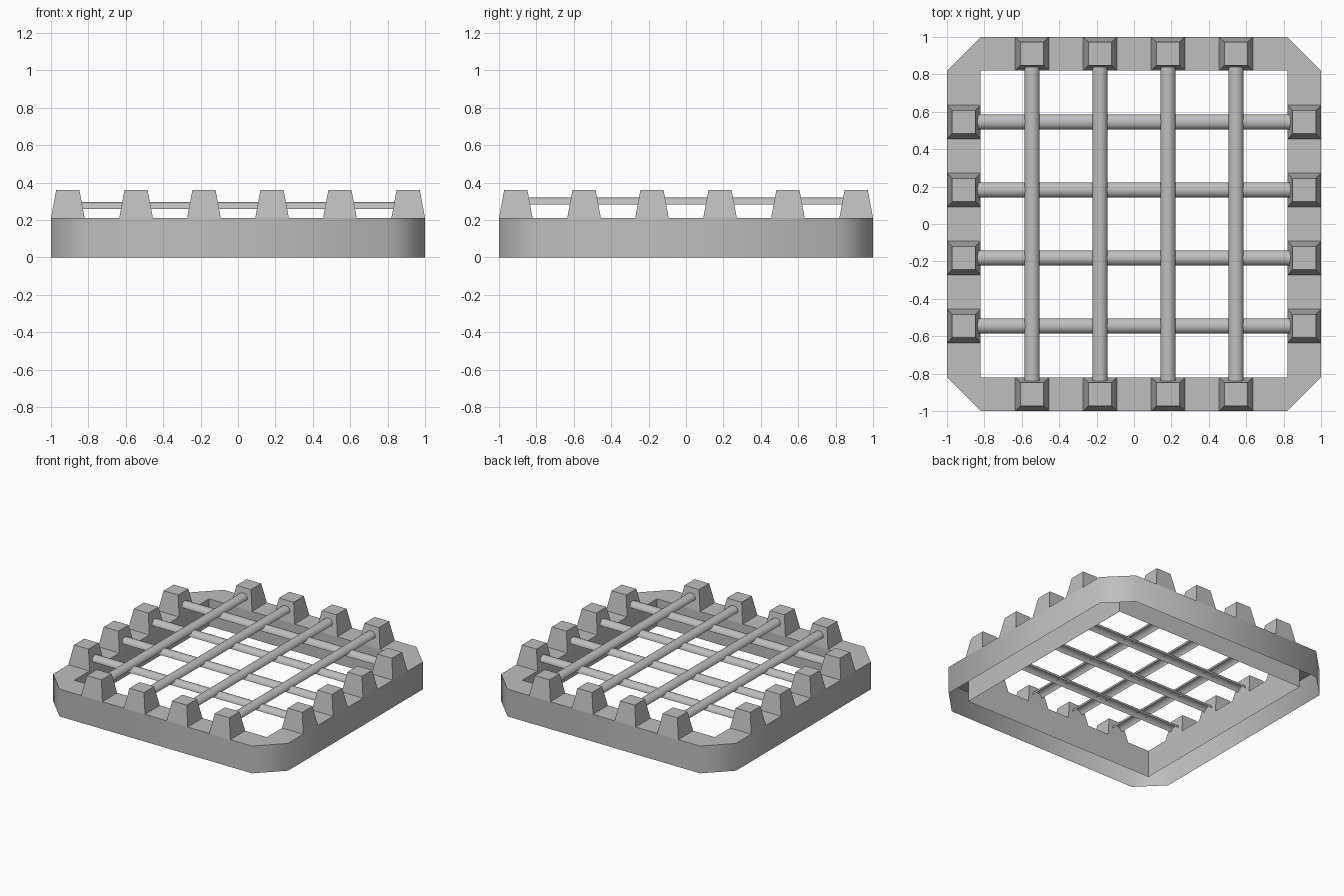
import bpy, bmesh, math
from mathutils import Matrix

cube = bpy.data.objects.get("Cube")
if cube:
    bpy.data.objects.remove(cube, do_unlink=True)

GREY = (0.52, 0.52, 0.52, 1)
metal = bpy.data.materials.new("plain grey")
metal.use_nodes = True
metal.diffuse_color = GREY
metal.node_tree.nodes["Principled BSDF"].inputs["Base Color"].default_value = GREY

INNER, RIM_TOP, POST_TOP = 0.82, 0.21, 0.36
SPOTS = (-0.545, -0.182, 0.182, 0.545)


def finish(name, bm, smooth=None):
    mesh = bpy.data.meshes.new(name)
    bm.to_mesh(mesh)
    bm.free()
    mesh.materials.append(metal)
    obj = bpy.data.objects.new(name, mesh)
    bpy.context.collection.objects.link(obj)
    if smooth:
        bpy.ops.object.select_all(action="DESELECT")
        obj.select_set(True)
        bpy.context.view_layer.objects.active = obj
        bpy.ops.object.shade_smooth_by_angle(angle=math.radians(smooth))
    return obj


# Rim: one quarter of the hollow, bottomless frame, spun round four times
bm = bmesh.new()
for k in range(4):
    turn = Matrix.Rotation(k * math.pi / 2, 3, "Z")

    def face(*points):
        bm.faces.new([bm.verts.new(turn @ Matrix.Identity(3) @ p) for p in points])

    from mathutils import Vector as V
    a, b, c = (-INNER, -1), (INNER, -1), (1, -INNER)
    i, j = (-INNER, -INNER), (INNER, -INNER)
    low = lambda p: V((*p, 0))
    top = lambda p: V((*p, RIM_TOP))
    face(low(a), low(b), top(b), top(a))      # straight outer wall
    face(low(b), low(c), top(c), top(b))      # corner outer wall
    face(low(j), low(i), top(i), top(j))      # inner wall
    face(top(a), top(b), top(j), top(i))      # top strip
    face(top(b), top(c), top(j))              # top corner
bmesh.ops.remove_doubles(bm, verts=bm.verts, dist=0.0001)
finish("rim", bm, 50)


# Tapered posts along each side
def post(name, x, y):
    bm = bmesh.new()
    bmesh.ops.create_cone(bm, cap_ends=True, segments=4,
                          radius1=0.09 * math.sqrt(2), radius2=0.062 * math.sqrt(2),
                          depth=POST_TOP - RIM_TOP,
                          matrix=Matrix.Rotation(math.pi / 4, 4, "Z"))
    bottom = [f for f in bm.faces if f.normal.z < -0.9]
    bmesh.ops.delete(bm, geom=bottom, context="FACES_ONLY")
    obj = finish(name, bm)
    obj.location = (x, y, (RIM_TOP + POST_TOP) / 2)


for n, s in enumerate(SPOTS, 1):
    post(f"front_post_{n}", s, -0.91)
    post(f"back_post_{n}", s, 0.91)
    post(f"right_post_{n}", -0.91, s)
    post(f"left_post_{n}", 0.91, s)


# Half-round bars, open underneath, running from post to post
def bar(name, z, height, turn, place):
    bm = bmesh.new()
    steps = 10
    rows = []
    for end in (-0.842, 0.842):
        arc = [math.pi * k / steps for k in range(steps + 1)]
        rows.append([bm.verts.new((end, 0.041 * math.cos(t), height * math.sin(t))) for t in arc])
    for k in range(steps):
        bm.faces.new((rows[0][k], rows[1][k], rows[1][k + 1], rows[0][k + 1]))
    bmesh.ops.recalc_face_normals(bm, faces=bm.faces)
    if sum(f.normal.z for f in bm.faces) < 0:
        bmesh.ops.reverse_faces(bm, faces=bm.faces)
    obj = finish(name, bm, 40)
    obj.rotation_euler.z = turn
    obj.location = (*place, z)


for n, s in enumerate(SPOTS, 1):
    bar(f"cross_bar_{n}", 0.26, 0.036, 0, (0, s))
    bar(f"long_bar_{n}", 0.283, 0.038, math.pi / 2, (s, 0))
